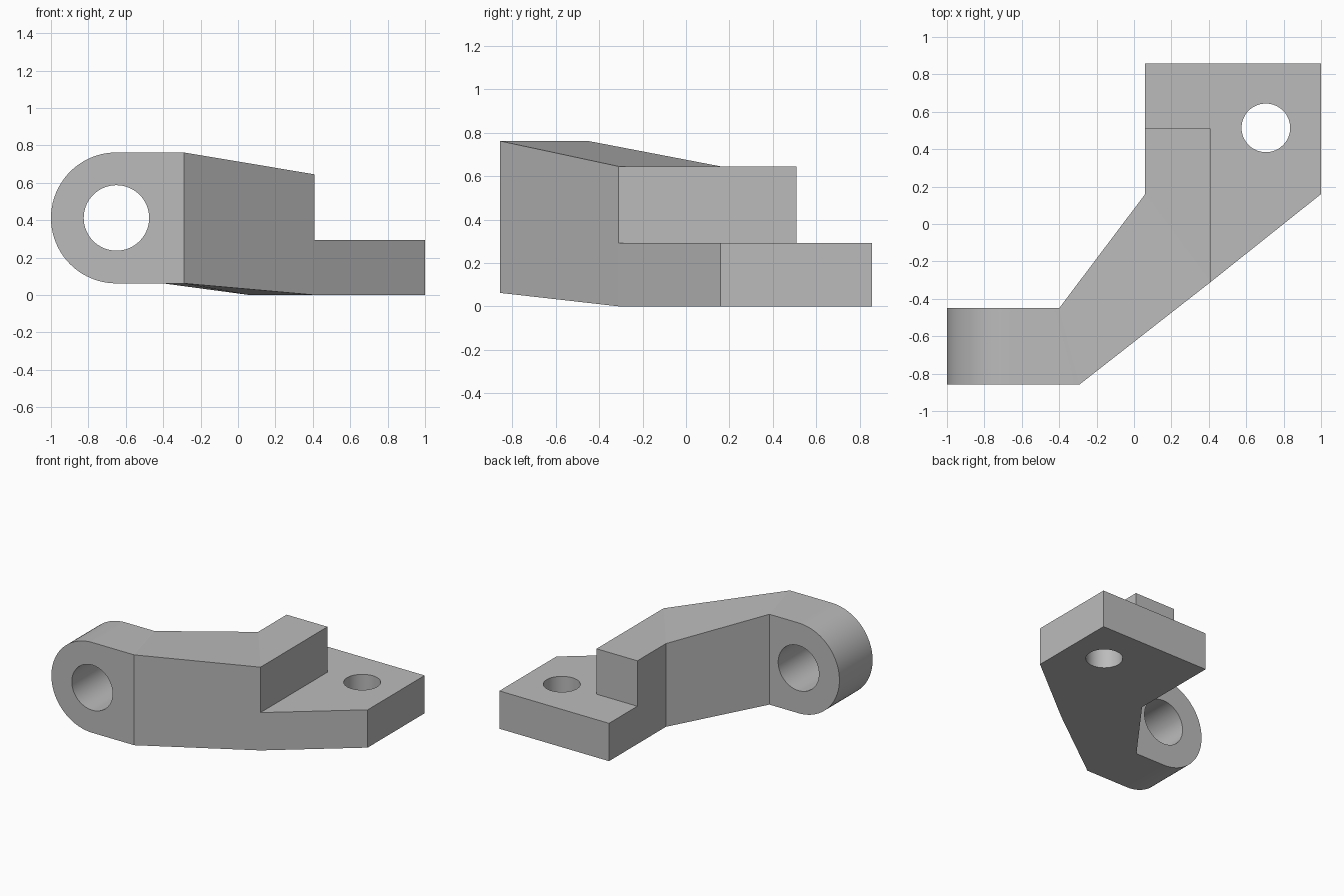
import bpy, bmesh, math
from mathutils import Matrix

cube = bpy.data.objects.get("Cube")
if cube:
    bpy.data.objects.remove(cube, do_unlink=True)

# Single grey material
grey = bpy.data.materials.new("plain grey")
grey.use_nodes = True
colour = (0.5, 0.5, 0.5, 1)
grey.diffuse_color = colour
grey.node_tree.nodes["Principled BSDF"].inputs["Base Color"].default_value = colour


def loft(name, loop_a, loop_b):
    """Closed solid joining two matching loops of points."""
    bm = bmesh.new()
    a = [bm.verts.new(p) for p in loop_a]
    b = [bm.verts.new(p) for p in loop_b]
    bm.faces.new(a)
    bm.faces.new(b)
    n = len(a)
    for i in range(n):
        j = (i + 1) % n
        bm.faces.new((a[i], a[j], b[j], b[i]))
    bmesh.ops.recalc_face_normals(bm, faces=bm.faces)
    mesh = bpy.data.meshes.new(name)
    bm.to_mesh(mesh)
    bm.free()
    mesh.materials.append(grey)
    ob = bpy.data.objects.new(name, mesh)
    bpy.context.collection.objects.link(ob)
    return ob


def slab(name, plan, z0, z1):
    return loft(name, [(x, y, z0) for x, y in plan], [(x, y, z1) for x, y in plan])


def drill(ob, centre, radius, axis):
    """Cut a round through hole along y or z."""
    mesh = bpy.data.meshes.new("hole_cutter")
    bm = bmesh.new()
    turn = Matrix.Rotation(math.pi / 2, 4, 'X') if axis == 'Y' else Matrix()
    bmesh.ops.create_cone(bm, cap_ends=True, segments=64, radius1=radius, radius2=radius,
                          depth=1, matrix=Matrix.Translation(centre) @ turn)
    bm.to_mesh(mesh)
    bm.free()
    mesh.materials.append(grey)
    cutter = bpy.data.objects.new("hole_cutter", mesh)
    bpy.context.collection.objects.link(cutter)
    cutter.hide_render = True
    mod = ob.modifiers.new("hole", 'BOOLEAN')
    mod.operation = 'DIFFERENCE'
    mod.solver = 'EXACT'
    mod.object = cutter
    bpy.context.view_layer.objects.active = ob
    bpy.ops.object.modifier_apply(modifier=mod.name)
    bpy.data.objects.remove(cutter, do_unlink=True)


# Key plan points, front and back, where the arm meets boss and base
FRONT, BACK = -0.857, -0.45
boss_front, boss_back = (-0.29, FRONT), (-0.4, BACK)
base_front, base_back = (0.41, -0.31), (0.06, 0.16)
LOW, HIGH, STEP, PAD = 0.062, 0.762, 0.645, 0.293
cx, cz, r = -0.65, (LOW + HIGH) / 2, (HIGH - LOW) / 2

# Rounded boss with a horizontal bore
arc = [(cx - r * math.sin(t), cz + r * math.cos(t))
       for t in (math.pi * i / 40 for i in range(41))]


def boss_loop(corner):
    x, y = corner
    return [(px, y, pz) for px, pz in arc] + [(x, y, LOW), (x, y, HIGH)]


boss = loft("boss", boss_loop(boss_front), boss_loop(boss_back))
drill(boss, (cx, -0.65, cz), 0.175, 'Y')


# Slanting arm between boss and base
def section(front, back, z0, z1):
    return [(*front, z0), (*back, z0), (*back, z1), (*front, z1)]


arm = loft("arm", section(boss_front, boss_back, LOW, HIGH),
           section(base_front, base_back, 0, STEP))

# Base pad with a vertical hole, and the raised step on it
base = slab("base_pad", [base_back, base_front, (1, 0.16), (1, 0.857), (0.06, 0.857)], 0, PAD)
drill(base, (0.705, 0.514, 0.15), 0.13, 'Z')
step = slab("raised_step", [base_back, base_front, (0.41, 0.51), (0.06, 0.51)], PAD, STEP)

# Smooth the curved walls only
bpy.ops.object.select_all(action='DESELECT')
for ob in (boss, base):
    ob.select_set(True)
bpy.context.view_layer.objects.active = boss
bpy.ops.object.shade_smooth_by_angle(angle=math.radians(30))
